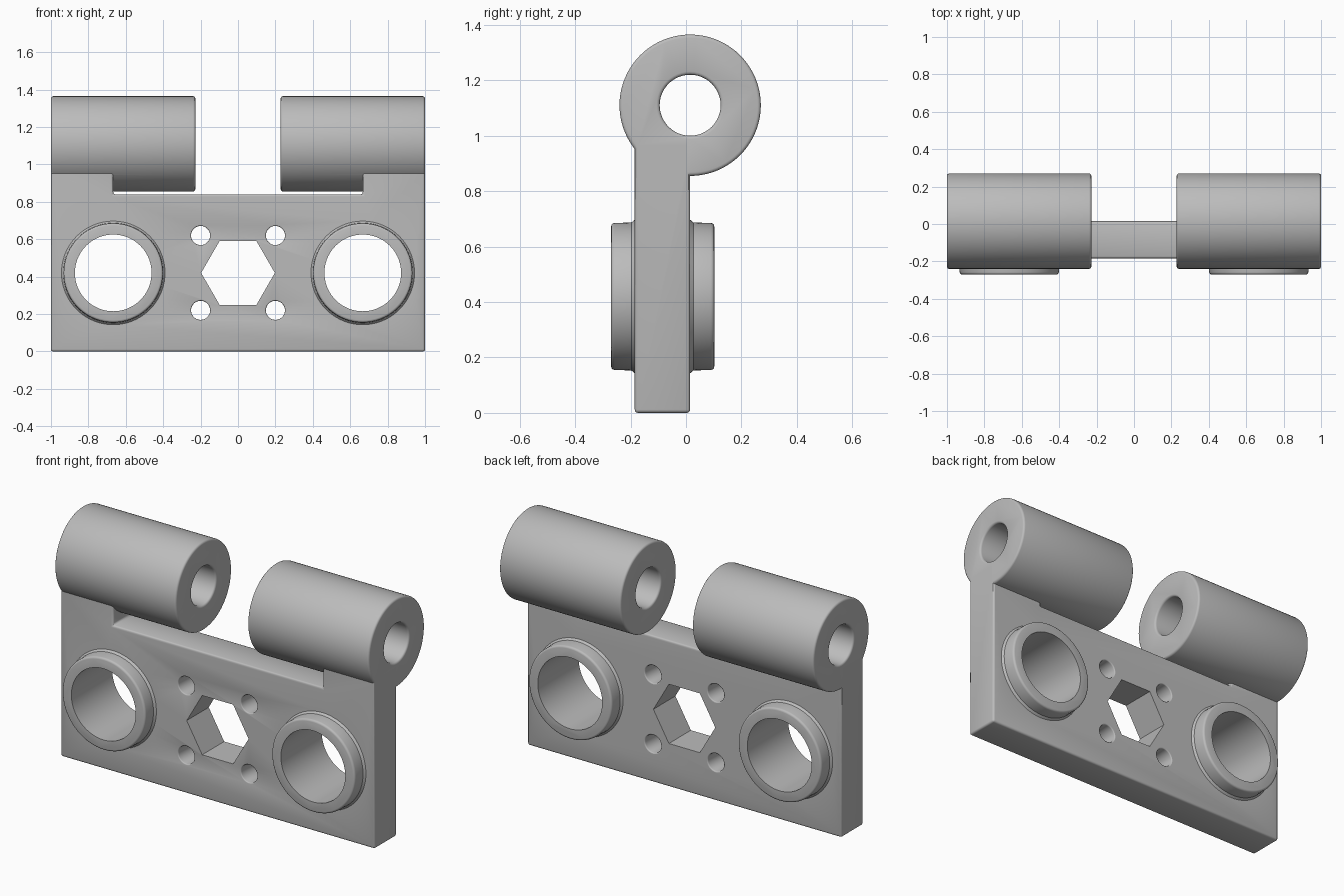
import bpy, bmesh, math
from mathutils import Vector, Matrix

cube = bpy.data.objects.get("Cube")
if cube:
    bpy.data.objects.remove(cube, do_unlink=True)

FRONT, BACK = -0.185, 0.015      # plate faces in y
AXIS = Vector((0, 0.015, 1.11))  # hinge axis
ROUND = 0.012                    # edge rounding

metal = bpy.data.materials.new("plain grey")
metal.use_nodes = True
grey = (0.5, 0.5, 0.5, 1)
metal.diffuse_color = grey
metal.node_tree.nodes["Principled BSDF"].inputs["Base Color"].default_value = grey


def finish(name, bm):
    bmesh.ops.recalc_face_normals(bm, faces=bm.faces)
    mesh = bpy.data.meshes.new(name)
    bm.to_mesh(mesh)
    bm.free()
    mesh.materials.append(metal)
    obj = bpy.data.objects.new(name, mesh)
    bpy.context.collection.objects.link(obj)
    return obj


def prism(name, outline, y0, y1, bevel=0):
    """Extrude an (x, z) outline along y."""
    bm = bmesh.new()
    face = bm.faces.new([bm.verts.new((x, y0, z)) for x, z in outline])
    ext = bmesh.ops.extrude_face_region(bm, geom=[face])
    moved = [v for v in ext["geom"] if isinstance(v, bmesh.types.BMVert)]
    bmesh.ops.translate(bm, verts=moved, vec=(0, y1 - y0, 0))
    bmesh.ops.recalc_face_normals(bm, faces=bm.faces)
    if bevel:
        bmesh.ops.bevel(bm, geom=bm.edges[:], offset=bevel, segments=3,
                        profile=0.5, affect='EDGES')
    return finish(name, bm)


def lathe(name, profile, centre, axis, sides=72):
    """Solid of revolution from (radius, distance) rings along the x or y axis."""
    bm = bmesh.new()
    rings = []
    for r, d in profile:
        ring = []
        for i in range(sides):
            a = math.tau * i / sides
            u, w = r * math.cos(a), r * math.sin(a)
            p = Vector((d, u, w) if axis == 'x' else (u, d, w))
            ring.append(bm.verts.new(p + Vector(centre)))
        rings.append(ring)
    for lo, hi in zip(rings, rings[1:]):
        for i in range(sides):
            j = (i + 1) % sides
            bm.faces.new((lo[i], lo[j], hi[j], hi[i]))
    bm.faces.new(rings[0])
    bm.faces.new(rings[-1])
    return finish(name, bm)


def rounded(r, d0, d1, b=ROUND):
    """Profile of a cylinder with rounded rims."""
    arc = [(r - b + b * math.sin(t), b - b * math.cos(t))
           for t in (k * math.pi / 6 for k in range(4))]
    return [(q, d0 + e) for q, e in arc] + [(q, d1 - e) for q, e in reversed(arc)]


def flared(r, d0, d1, b=ROUND):
    """Profile of a hole cutter that eases the rims at d0 and d1."""
    arc = [(r + b - b * math.sin(t), b - b * math.cos(t))
           for t in (k * math.pi / 6 for k in range(4))]
    return ([(r + b, d0 - 0.02)] + [(q, d0 + e) for q, e in arc]
            + [(q, d1 - e) for q, e in reversed(arc)] + [(r + b, d1 + 0.02)])


# Plate with a raised post at each end
half = [(1, 0), (1, 0.98), (0.667, 0.98), (0.667, 0.84)]
outline = half + [(-x, z) for x, z in reversed(half)]
bracket = prism("hinge_bracket", outline, FRONT, BACK, ROUND)

solids, cutters = [], []
for side, s in (("left", 1), ("right", -1)):
    # Hinge barrel and its bore
    ends = sorted((s * 0.228, s * 1.0))
    solids.append(lathe(side + "_barrel", rounded(0.255, *ends), AXIS, 'x', 80))
    cutters.append(lathe(side + "_bore", flared(0.11, *ends), AXIS, 'x', 48))

    # Raised collar on both plate faces, with a small fillet at its foot
    collar = rounded(0.265, -0.27, 0.102)
    foot = [(0.267, FRONT - 0.012), (0.277, FRONT), (0.277, BACK), (0.267, BACK + 0.012)]
    collar = collar[:4] + foot + collar[4:]
    spot = (s * 0.667, 0, 0.42)
    solids.append(lathe(side + "_collar", collar, spot, 'y'))
    cutters.append(lathe(side + "_collar_hole", [(0.205, -0.4), (0.205, 0.3)], spot, 'y'))

    # Small screw holes
    for z in (0.22, 0.62):
        cutters.append(lathe(side + "_screw_hole", flared(0.051, FRONT, BACK, 0.006),
                             (s * 0.2, 0, z), 'y', 32))

# Hexagonal opening
hexagon = [(0.197 * math.cos(k * math.pi / 3), 0.42 + 0.197 * math.sin(k * math.pi / 3))
           for k in range(6)]
cutters.append(prism("hex_hole", hexagon, -0.3, 0.2))

# Fuse the solids, then cut the holes
for tools, how in ((solids, 'UNION'), (cutters, 'DIFFERENCE')):
    for tool in tools:
        mod = bracket.modifiers.new(tool.name, 'BOOLEAN')
        mod.operation, mod.solver, mod.object = how, 'EXACT', tool
        tool.hide_render = True

bpy.context.view_layer.update()
for o in bpy.context.selected_objects:
    o.select_set(False)
bpy.context.view_layer.objects.active = bracket
bracket.select_set(True)
for mod in bracket.modifiers[:]:
    bpy.ops.object.modifier_apply(modifier=mod.name)
for tool in solids + cutters:
    bpy.data.objects.remove(tool, do_unlink=True)

bpy.ops.object.shade_smooth_by_angle(angle=math.radians(35))
